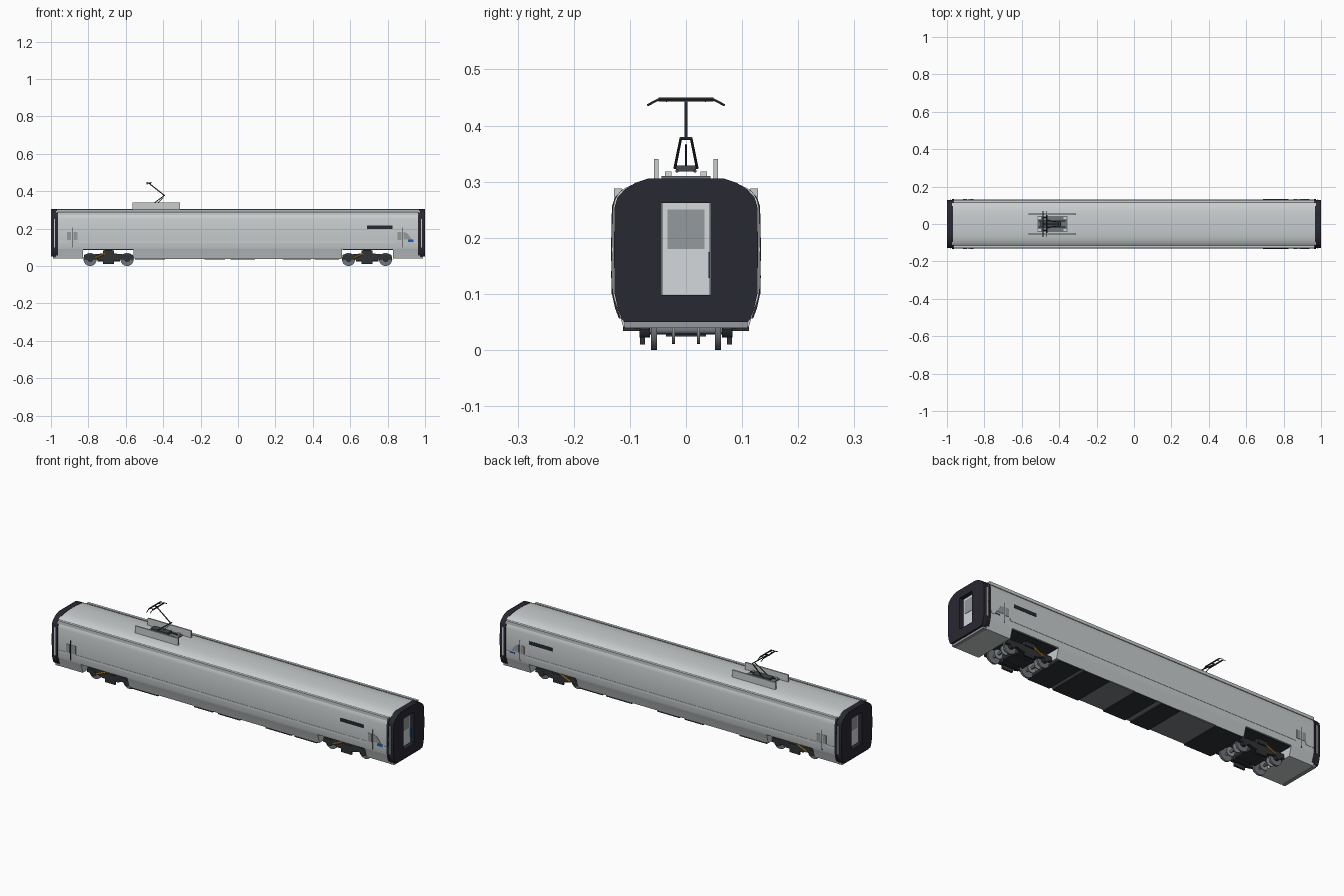
import bpy, bmesh, math
from mathutils import Vector

# ---- colours
def mat(name, r, g, b):
    m = bpy.data.materials.new(name)
    m.diffuse_color = (r, g, b, 1)
    return m

SILVER = mat("silver_grey", 0.58, 0.61, 0.62)
BLACK = mat("gangway_black", 0.022, 0.021, 0.032)
DOOR = mat("door_light_grey", 0.66, 0.69, 0.71)
GLASS = mat("window_grey", 0.30, 0.32, 0.335)
DARK = mat("bogie_dark", 0.03, 0.032, 0.036)
STEEL = mat("wheel_steel", 0.16, 0.18, 0.20)
YELLOW = mat("damper_yellow", 0.60, 0.33, 0.02)
BLUE = mat("sign_blue", 0.01, 0.11, 0.50)
UNDER = mat("underfloor_grey", 0.20, 0.22, 0.23)
ARM = mat("pantograph_grey", 0.06, 0.063, 0.075)

# ---- helpers
def finish(name, bm, m):
    bmesh.ops.recalc_face_normals(bm, faces=bm.faces)
    me = bpy.data.meshes.new(name)
    bm.to_mesh(me)
    bm.free()
    me.materials.append(m)
    ob = bpy.data.objects.new(name, me)
    bpy.context.collection.objects.link(ob)
    return ob

def prism(name, pts, a, b, m, axis='x'):
    """Extrude an outline: (y,z) points along x, or (x,z) points along y."""
    bm = bmesh.new()
    P = (lambda t, p: (t, p[0], p[1])) if axis == 'x' else (lambda t, p: (p[0], t, p[1]))
    A = [bm.verts.new(P(a, p)) for p in pts]
    B = [bm.verts.new(P(b, p)) for p in pts]
    bm.faces.new(A)
    bm.faces.new(B)
    for i in range(len(pts)):
        j = (i + 1) % len(pts)
        bm.faces.new((A[i], A[j], B[j], B[i]))
    return finish(name, bm, m)

def box(name, x0, x1, y0, y1, z0, z1, m):
    return prism(name, [(y0, z0), (y1, z0), (y1, z1), (y0, z1)], x0, x1, m)

def cyl(name, x, z, r, y0, y1, m, n=28):
    pts = [(x + r * math.cos(2 * math.pi * i / n), z + r * math.sin(2 * math.pi * i / n)) for i in range(n)]
    return prism(name, pts, y0, y1, m, 'y')

def rod(name, p, q, r, m, n=8):
    p, q = Vector(p), Vector(q)
    bm = bmesh.new()
    bmesh.ops.create_cone(bm, cap_ends=True, segments=n, radius1=r, radius2=r, depth=(q - p).length)
    rot = (q - p).to_track_quat('Z', 'Y')
    for v in bm.verts:
        v.co = rot @ v.co + (p + q) / 2
    return finish(name, bm, m)

def both(half):
    """Mirror a half outline (bottom to top) across y = 0."""
    return half + [(-y, z) for y, z in reversed(half) if y > 0]

# ---- body shell with bogie cut-outs
skirt = [(0.112, 0.041), (0.116, 0.055), (0.122, 0.075), (0.127, 0.09)]
upper = [(0.127, 0.09), (0.1305, 0.105), (0.1315, 0.18), (0.130, 0.25), (0.126, 0.268), (0.119, 0.28),
         (0.108, 0.289), (0.09, 0.297), (0.068, 0.302), (0.035, 0.3045), (0, 0.305)]
prism("body_shell", both(upper), -0.972, 0.972, SILVER)
for i, (a, b) in enumerate([(-0.972, -0.83), (-0.56, 0.555), (0.83, 0.972)]):
    prism(f"body_skirt_{i}", both(skirt), a, b, SILVER)
for s in (-1, 1):
    box("floor_over_bogie", s * 0.56, s * 0.83, -0.12, 0.12, 0.086, 0.091, DARK)

# ---- underfloor equipment
box("underfloor_pan", -0.55, 0.55, -0.108, 0.108, 0.038, 0.043, UNDER)
for a, b in [(-0.55, -0.39), (-0.18, -0.07), (-0.04, 0.09), (0.24, 0.39), (0.41, 0.54)]:
    box("equipment_box", a, b, -0.112, 0.112, 0.034, 0.048, DARK)

# ---- end gangway frames and doors
frame_half = [(0.044, 0.050), (0.110, 0.050), (0.115, 0.056), (0.1215, 0.074), (0.127, 0.1), (0.1285, 0.18),
              (0.127, 0.255), (0.122, 0.272), (0.109, 0.286), (0.09, 0.298), (0.068, 0.3055), (0.044, 0.3055)]
for s in (-1, 1):
    a, b = s * 0.968, s * 1.0
    for t in (-1, 1):
        prism("gangway_side", [(t * y, z) for y, z in frame_half], a, b, BLACK)
        box("gangway_light_strip", s * 0.978, s * 0.984, t * 0.124, t * 0.130, 0.10, 0.25, SILVER)
        prism("end_collar", [(t * y * 1.04, z) for y, z in frame_half[2:-3]] +
              [(t * y * 0.95, z) for y, z in reversed(frame_half[2:-3])], s * 0.962, s * 0.972, BLACK)
    box("gangway_header", a, b, -0.044, 0.044, 0.262, 0.3055, BLACK)
    box("gangway_sill", a, b, -0.044, 0.044, 0.050, 0.098, BLACK)
    box("end_door", a, s * 0.978, -0.043, 0.043, 0.098, 0.262, DOOR)
    box("end_door_window", s * 0.978, s * 0.980, -0.033, 0.033, 0.18, 0.25, GLASS)
    box("end_headstock", s * 0.972, s * 0.99, -0.11, 0.11, 0.039, 0.050, GLASS)
box("end_door_sign", 0.974, 0.984, 0.0405, 0.043, 0.128, 0.175, BLUE)

# ---- side details, mirrored front and back
for t in (-1, 1):
    prism("roof_gutter", [(t * y, z) for y, z in [(0.117, 0.272), (0.128, 0.272), (0.128, 0.288), (0.114, 0.288)]],
          -0.965, 0.965, SILVER)
    for a, b in [(-0.96, -0.912), (-0.852, 0.847), (0.94, 0.96)]:
        box("side_trim_strip", a, b, t * 0.129, t * 0.1322, 0.1225, 0.1355, SILVER)
    box("destination_display", 0.69, 0.825, t * 0.128, t * 0.1325, 0.199, 0.217, BLACK)
    for x in (-0.887, 0.88):
        box("side_door_seam", x - 0.0012, x + 0.0012, t * 0.128, t * 0.1332, 0.10, 0.205, BLACK)
        box("side_door_window", x - 0.026, x - 0.005, t * 0.128, t * 0.1328, 0.138, 0.182, GLASS)
    box("side_door_window", -0.880, -0.857, t * 0.128, t * 0.1328, 0.138, 0.182, GLASS)
    prism("side_door_corner_window", [(0.886, 0.142), (0.93, 0.142), (0.905, 0.175), (0.886, 0.182)],
          t * 0.128, t * 0.1328, GLASS, 'y')
    box("side_sign", 0.908, 0.938, t * 0.128, t * 0.1334, 0.128, 0.141 if t < 0 else 0.133, BLUE)

# ---- bogies
for c in (-0.692, 0.69):
    box("bogie_bolster", c - 0.045, c + 0.045, -0.075, 0.075, 0.030, 0.066, DARK)
    box("bogie_pivot", c - 0.022, c + 0.022, -0.04, 0.04, 0.06, 0.09, DARK)
    box("bogie_lower_beam", c - 0.06, c + 0.06, -0.036, 0.036, 0.024, 0.034, DARK)
    for t in (-1, 1):
        prism("bogie_side_frame", [(c - 0.135, 0.036), (c - 0.07, 0.036), (c - 0.045, 0.028), (c + 0.045, 0.028),
              (c + 0.07, 0.036), (c + 0.135, 0.036), (c + 0.13, 0.060), (c + 0.05, 0.064), (c - 0.05, 0.064),
              (c - 0.13, 0.060)], t * 0.066, t * 0.082, DARK, 'y')
        box("bogie_shoe", c - 0.03, c + 0.03, t * 0.073, t * 0.082, 0.010, 0.035, DARK)
        box("air_spring", c - 0.03, c + 0.03, t * 0.06, t * 0.09, 0.06, 0.082, DARK)
        rod("yaw_damper", (c - 0.075, t * 0.088, 0.042), (c - 0.02, t * 0.088, 0.066), 0.005, YELLOW)
    for dx in (-0.099, 0.099):
        x = c + dx
        cyl("axle", x, 0.035, 0.007, -0.075, 0.075, STEEL, 12)
        for t in (-1, 1):
            cyl("wheel", x, 0.035, 0.035, t * 0.052, t * 0.062, STEEL)
            cyl("brake_disc", x, 0.035, 0.024, t * 0.020, t * 0.025, GLASS)
            cyl("axle_box", x, 0.038, 0.016, t * 0.064, t * 0.083, DARK, 12)

# ---- pantograph with side screens
box("pantograph_platform", -0.515, -0.355, -0.044, 0.044, 0.302, 0.310, STEEL)
box("pantograph_base", -0.50, -0.40, -0.018, 0.018, 0.318, 0.329, ARM)
for t in (-1, 1):
    box("roof_screen", -0.563, -0.31, t * 0.049, t * 0.057, 0.30, 0.340, SILVER)
    for x in (-0.505, -0.37):
        box("insulator", x - 0.008, x + 0.008, t * 0.026, t * 0.037, 0.309, 0.318, DOOR)
    rod("base_rail", (-0.51, t * 0.016, 0.319), (-0.365, t * 0.016, 0.319), 0.003, ARM)
    rod("lower_arm", (-0.465, t * 0.020, 0.324), (-0.393, t * 0.009, 0.378), 0.0025, ARM)
rod("push_rod", (-0.445, 0, 0.322), (-0.400, 0, 0.366), 0.0015, ARM)
rod("knee_joint", (-0.393, -0.009, 0.377), (-0.393, 0.009, 0.377), 0.0025, ARM)
rod("upper_arm", (-0.393, 0, 0.377), (-0.476, 0, 0.442), 0.0028, ARM)
rod("head_link", (-0.488, 0, 0.443), (-0.465, 0, 0.443), 0.003, ARM)
for x in (-0.487, -0.466):
    rod("contact_strip", (x, -0.049, 0.4465), (x, 0.049, 0.4465), 0.0035, DARK)
    for t in (-1, 1):
        rod("contact_horn", (x, t * 0.048, 0.447), (x, t * 0.069, 0.436), 0.002, ARM)
for t in (-1, 1):
    rod("head_spreader", (-0.487, t * 0.035, 0.444), (-0.466, t * 0.035, 0.444), 0.002, ARM)

# ---- smooth curved surfaces, keep edges sharp
for ob in bpy.context.collection.objects:
    ob.select_set(True)
    bpy.context.view_layer.objects.active = ob
bpy.ops.object.shade_smooth_by_angle(angle=math.radians(30))
